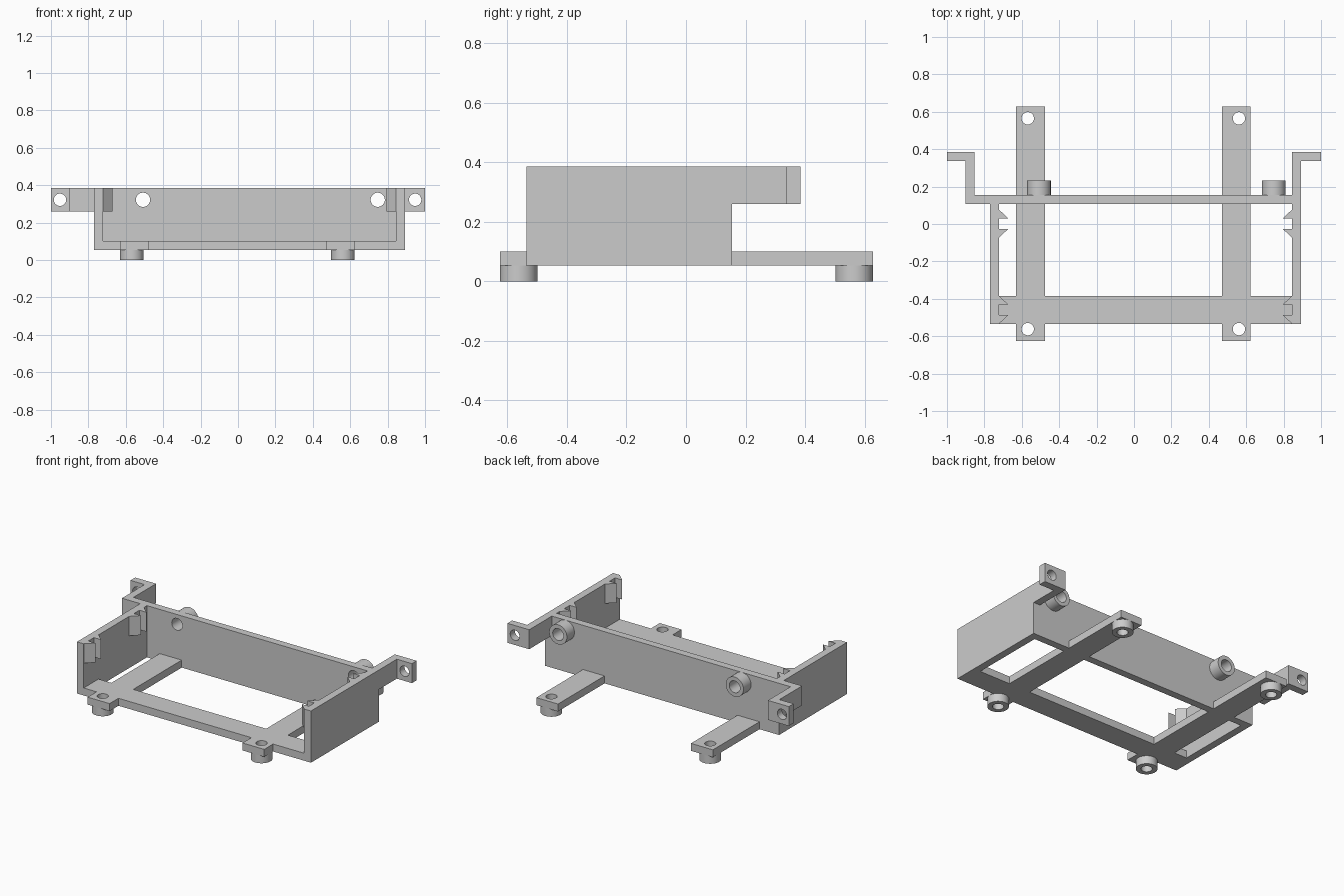
import bpy
import bmesh
from mathutils import Matrix, Vector

cube = bpy.data.objects.get("Cube")
if cube:
    bpy.data.objects.remove(cube)

grey = bpy.data.materials.new("plain_grey")
grey.use_nodes = True
grey.diffuse_color = (0.6, 0.6, 0.6, 1)
grey.node_tree.nodes["Principled BSDF"].inputs["Base Color"].default_value = (0.6, 0.6, 0.6, 1)

# Main levels and lines
FLOOR, DECK, EAR, TOP = 0.053, 0.101, 0.26, 0.385
LEFT, RIGHT, LEFT_IN, RIGHT_IN = -0.77, 0.893, -0.722, 0.845
FRONT, BAR, WALL_F, WALL_B, REAR = -0.535, -0.385, 0.107, 0.155, 0.385
RAIL_F, RAIL_B = -0.625, 0.628
RAILS = ((-0.631, -0.475), (0.47, 0.624))
FOOT_X, FOOT_Y = (-0.568, 0.561), (-0.562, 0.565)
EYE_Z = 0.322
BOSS_X = (-0.508, 0.747)


def make_object(name, bm):
    bmesh.ops.recalc_face_normals(bm, faces=bm.faces)
    mesh = bpy.data.meshes.new(name)
    bm.to_mesh(mesh)
    bm.free()
    mesh.materials.append(grey)
    obj = bpy.data.objects.new(name, mesh)
    bpy.context.collection.objects.link(obj)
    return obj


def prism(name, outline, axis, low, high):
    """Extrude a flat outline along the given axis."""
    place = {"x": lambda a, b: (low, a, b),
             "y": lambda a, b: (a, low, b),
             "z": lambda a, b: (a, b, low)}[axis]
    bm = bmesh.new()
    face = bm.faces.new([bm.verts.new(place(a, b)) for a, b in outline])
    grown = bmesh.ops.extrude_face_region(bm, geom=[face])
    shift = Vector([high - low if axis == c else 0 for c in "xyz"])
    verts = [v for v in grown["geom"] if isinstance(v, bmesh.types.BMVert)]
    bmesh.ops.translate(bm, verts=verts, vec=shift)
    return make_object(name, bm)


def rods(name, centres, radius, axis, length):
    """Cylinders along y or z, in one mesh."""
    bm = bmesh.new()
    turn = Matrix.Rotation(1.5707963, 4, "X") if axis == "y" else Matrix()
    for c in centres:
        bmesh.ops.create_cone(bm, cap_ends=True, segments=48, radius1=radius,
                              radius2=radius, depth=length,
                              matrix=Matrix.Translation(c) @ turn)
    return make_object(name, bm)


def select_only(obj):
    bpy.ops.object.select_all(action="DESELECT")
    obj.select_set(True)
    bpy.context.view_layer.objects.active = obj


def drill(obj, centres, radius, axis):
    cutter = rods("hole_cutter", centres, radius, axis, 0.4)
    cutter.hide_render = True
    mod = obj.modifiers.new("holes", "BOOLEAN")
    mod.operation, mod.solver, mod.object = "DIFFERENCE", "EXACT", cutter
    select_only(obj)
    bpy.ops.object.modifier_apply(modifier=mod.name)
    bpy.data.objects.remove(cutter)
    select_only(obj)
    bpy.ops.object.shade_smooth_by_angle()


# Floor frame: two rails joined by a front crossbar
(a0, a1), (b0, b1) = RAILS
frame = prism("floor_frame", [
    (LEFT, FRONT), (a0, FRONT), (a0, RAIL_F), (a1, RAIL_F), (a1, FRONT),
    (b0, FRONT), (b0, RAIL_F), (b1, RAIL_F), (b1, FRONT), (RIGHT, FRONT),
    (RIGHT, BAR), (b1, BAR), (b1, RAIL_B), (b0, RAIL_B), (b0, BAR),
    (a1, BAR), (a1, RAIL_B), (a0, RAIL_B), (a0, BAR), (LEFT, BAR)],
    "z", FLOOR, DECK)
foot_spots = [(x, y, 0) for x in FOOT_X for y in FOOT_Y]
drill(frame, foot_spots, 0.033, "z")

# Round feet under the rail ends
for i, spot in enumerate(foot_spots):
    foot = rods(f"foot_{i + 1}", [Vector(spot) + Vector((0, 0, FLOOR / 2))], 0.063, "z", FLOOR)
    drill(foot, [spot], 0.033, "z")

# Back wall, notched over the rails
back = prism("back_wall", [
    (-0.9, EAR), (LEFT, EAR), (LEFT, FLOOR),
    (a0, FLOOR), (a0, DECK), (a1, DECK), (a1, FLOOR),
    (b0, FLOOR), (b0, DECK), (b1, DECK), (b1, FLOOR),
    (RIGHT_IN, FLOOR), (RIGHT_IN, TOP), (-0.9, TOP)], "y", WALL_F, WALL_B)
drill(back, [(x, WALL_B, EYE_Z) for x in BOSS_X], 0.038, "y")

# Hollow bosses behind the back wall
for side, x in zip(("right", "left"), BOSS_X):
    boss = rods(f"{side}_boss", [(x, (WALL_B + 0.232) / 2, EYE_Z)], 0.063, "y", 0.232 - WALL_B)
    drill(boss, [(x, WALL_B, EYE_Z)], 0.038, "y")

# Side walls stand on the crossbar; the left one runs on as an arm
wall_start = [(FRONT, TOP), (FRONT, DECK), (BAR, DECK), (BAR, FLOOR)]
prism("right_wall", wall_start + [(WALL_F, FLOOR), (WALL_F, TOP)], "x", LEFT, LEFT_IN)
prism("left_wall", wall_start + [(WALL_B, FLOOR), (WALL_B, EAR), (REAR, EAR), (REAR, TOP)],
      "x", RIGHT_IN, RIGHT)

# Mounting ears
ear_y = REAR - 0.048
right_ear = prism("right_ear", [
    (-0.9, WALL_B), (-0.852, WALL_B), (-0.852, REAR),
    (-1, REAR), (-1, ear_y), (-0.9, ear_y)], "z", EAR, TOP)
drill(right_ear, [(-0.952, REAR, EYE_Z)], 0.033, "y")
left_ear = prism("left_ear", [(RIGHT, ear_y), (1, ear_y), (1, REAR), (RIGHT, REAR)],
                 "z", EAR, TOP)
drill(left_ear, [(0.947, REAR, EYE_Z)], 0.033, "y")

# Wedge pairs on the inner side walls, each pair leaving a slot
DEPTH = 0.05
for side, x, inward in (("right", LEFT_IN, 1), ("left", RIGHT_IN, -1)):
    for spot, y in (("front", -0.459), ("back", 0.002)):
        for part, way in (("front", -1), ("back", 1)):
            flat = y + way * 0.028
            prism(f"{side}_{spot}_slot_{part}_wedge",
                  [(x, flat), (x + inward * DEPTH, flat), (x, flat + way * 0.047)],
                  "z", EAR, TOP)
